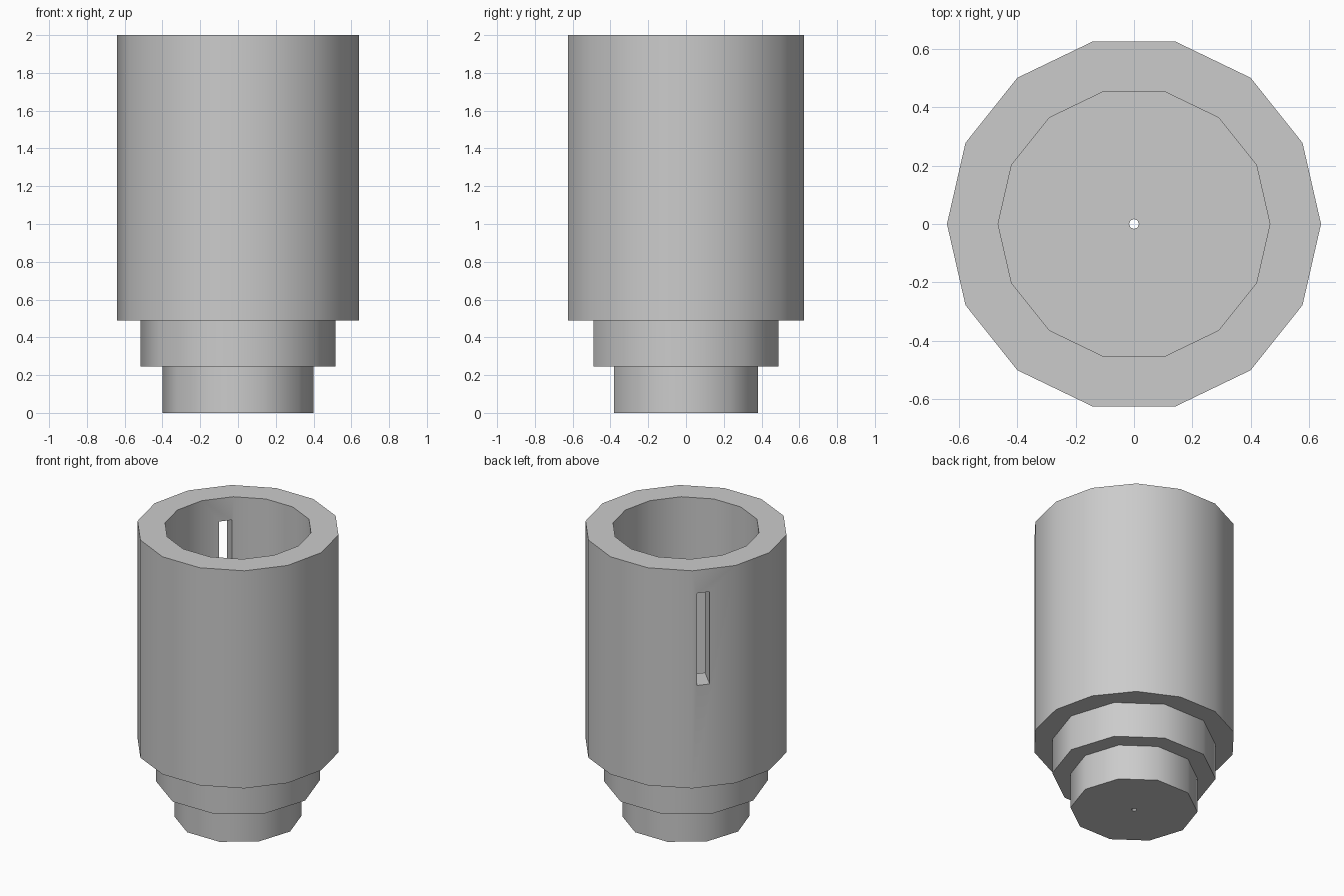
import bpy, bmesh, math

old = bpy.data.objects.get("Cube")
if old:
    bpy.data.objects.remove(old, do_unlink=True)

GREY = (0.6, 0.6, 0.6, 1.0)
grey = bpy.data.materials.new("plain grey")
grey.use_nodes = True
grey.diffuse_color = GREY
grey.node_tree.nodes["Principled BSDF"].inputs["Base Color"].default_value = GREY


def ring_solid(name, profile, sides):
    """Revolve a closed (radius, height) profile with a vertex on the x axis."""
    bm = bmesh.new()
    rings = []
    for r, z in profile:
        angles = [math.tau * i / sides for i in range(sides)]
        rings.append([bm.verts.new((r * math.cos(a), r * math.sin(a), z)) for a in angles])
    for k, low in enumerate(rings):
        high = rings[(k + 1) % len(rings)]
        for i in range(sides):
            j = (i + 1) % sides
            bm.faces.new((low[i], low[j], high[j], high[i]))
    return finish(name, bm)


def prism(name, radius, bottom, top, sides):
    """Capped cylinder with a vertex on the x axis."""
    bm = bmesh.new()
    ends = []
    for z in (bottom, top):
        angles = [math.tau * i / sides for i in range(sides)]
        ends.append([bm.verts.new((radius * math.cos(a), radius * math.sin(a), z)) for a in angles])
        bm.faces.new(ends[-1])
    for i in range(sides):
        j = (i + 1) % sides
        bm.faces.new((ends[0][i], ends[0][j], ends[1][j], ends[1][i]))
    return finish(name, bm)


def finish(name, bm):
    bmesh.ops.recalc_face_normals(bm, faces=bm.faces)
    mesh = bpy.data.meshes.new(name)
    bm.to_mesh(mesh)
    bm.free()
    mesh.materials.append(grey)
    obj = bpy.data.objects.new(name, mesh)
    bpy.context.collection.objects.link(obj)
    return obj


def cut(obj, cutter):
    mod = obj.modifiers.new("cut", 'BOOLEAN')
    mod.operation = 'DIFFERENCE'
    mod.solver = 'EXACT'
    mod.object = cutter
    bpy.context.view_layer.objects.active = obj
    bpy.ops.object.modifier_apply(modifier=mod.name)


def smooth(obj):
    mesh = obj.data
    mesh.shade_smooth()
    mesh.set_sharp_from_angle(angle=math.radians(40))


# Main hollow barrel, and the two solid steps below it
barrel = ring_solid("barrel", [(0.64, 0.49), (0.64, 2), (0.465, 2), (0.465, 0.49)], 14)
upper_step = prism("upper_step", 0.515, 0.245, 0.49, 10)
lower_step = prism("lower_step", 0.4, 0, 0.245, 10)

# Upright slot through the barrel wall
bpy.ops.mesh.primitive_cube_add(size=1)
slot = bpy.context.object
slot.name = "slot_cutter"
slot.scale = (0.4, 0.083, 0.64)
turn = math.radians(135)
slot.rotation_euler.z = turn
slot.location = (0.56 * math.cos(turn), 0.56 * math.sin(turn), 1.52)
slot.hide_render = True
bpy.context.view_layer.update()
cut(barrel, slot)

# Small hole down the middle of both steps
drill = prism("hole_cutter", 0.017, -0.1, 0.6, 8)
drill.hide_render = True
bpy.context.view_layer.update()
for step in (upper_step, lower_step):
    cut(step, drill)

for helper in (slot, drill):
    bpy.data.objects.remove(helper, do_unlink=True)
for part in (barrel, upper_step, lower_step):
    smooth(part)
